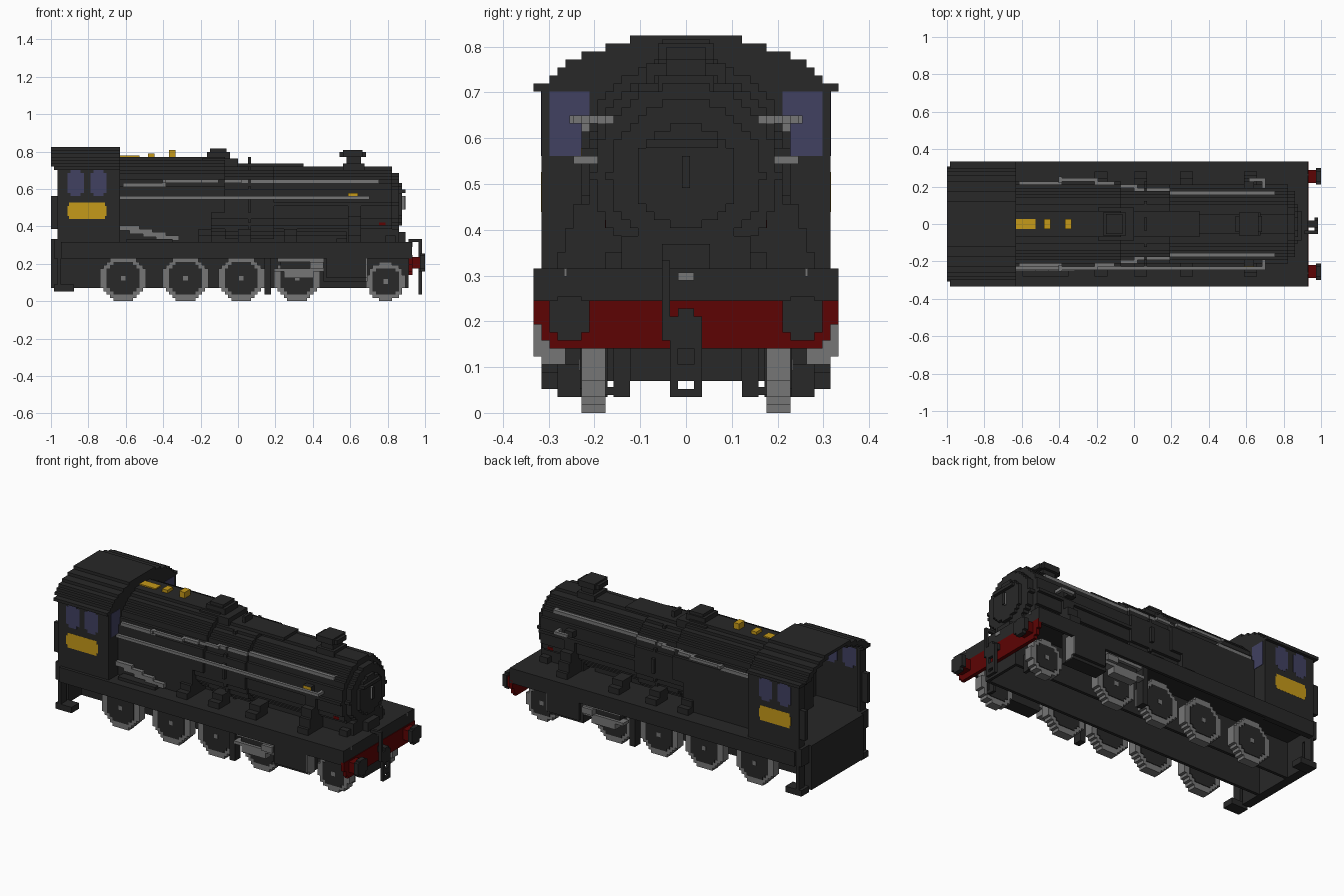
import bpy
import bmesh
from math import sqrt

UNIT = 2 / 114  # edge of one block; all sizes below are in blocks

if "Cube" in bpy.data.objects:
    bpy.data.objects.remove(bpy.data.objects["Cube"])


def make_material(name, red, green, blue):
    material = bpy.data.materials.new(name)
    material.use_nodes = True
    colour = (red, green, blue, 1)
    material.diffuse_color = colour
    material.node_tree.nodes["Principled BSDF"].inputs["Base Color"].default_value = colour
    return material


black = make_material("black paint", .021, .021, .021)
steel = make_material("grey steel", .18, .18, .18)
brass = make_material("brass yellow", .56, .32, .01)
crimson = make_material("buffer red", .11, .001, .001)
glass = make_material("blue glass", .052, .052, .12)


def box(x0, x1, y0, y1, z0, z1):
    return [((x0, x1), (y0, y1), (z0, z1))]


def middle(x0, x1, half_width, z0, z1):
    return box(x0, x1, -half_width, half_width, z0, z1)


def both_sides(boxes):
    return boxes + [(x, (-y[1], -y[0]), z) for x, y, z in boxes]


def stepped_disc(axis, start, end, across, height, radius):
    """Stack of block rows approximating a disc that faces along the axis."""
    rows = []
    bottom, top = round(height - radius), round(height + radius)
    for z in range(bottom, top):
        half = round(sqrt(max(radius ** 2 - (z + .5 - height) ** 2, 1)))
        span = (across - half, across + half)
        if axis == "x":
            rows.append(((start, end), span, (z, z + 1)))
        else:
            rows.append((span, (start, end), (z, z + 1)))
    return rows


def part(name, material, boxes):
    """One mesh object made of all the given boxes."""
    bm = bmesh.new()
    for spans in boxes:
        corners = bmesh.ops.create_cube(bm, size=1)["verts"]
        for vert in corners:
            vert.co = [UNIT * span[vert.co[i] > 0] for i, span in enumerate(spans)]
    mesh = bpy.data.meshes.new(name)
    bm.to_mesh(mesh)
    bm.free()
    mesh.materials.append(material)
    thing = bpy.data.objects.new(name, mesh)
    bpy.context.collection.objects.link(thing)


# Chassis, open underneath
part("frame_plates", black, both_sides(box(-54, 52, 6, 7, 4, 16)))
part("frame_front", black, middle(51, 52, 7, 4, 16))
part("running_board", black, middle(-54, 53, 19, 16, 18))
part("valance", black, both_sides(box(-54, 53, 18, 19, 13, 16)))
part("rear_panel", black, middle(-57, -54, 14, 4, 19))
part("rear_beam", black, middle(-56, -54, 18, 13, 19))
part("cab_steps", black, both_sides(
    box(-55, -54, 15, 18, 3, 13) + box(-56, -50, 14, 18, 3, 5)))
part("drain_pipe", black, both_sides(box(8, 10, 13, 16, 2, 16)))

# Wheels
wheels = [("rear", -35, 7), ("third", -16, 7), ("second", 1, 7),
          ("lead", 18, 7), ("pony", 45, 6)]
for name, x, radius in wheels:
    part(name + "_wheels", steel,
         both_sides(stepped_disc("y", 10, 13, x, radius, radius)))
    part(name + "_wheel_centres", black,
         both_sides(stepped_disc("y", 9.8, 13.2, x, radius, radius - 1.6)))
    part(name + "_axle_caps", steel,
         both_sides(box(x - .7, x + .7, 13.2, 13.3, radius - .7, radius + .7)))

# Cylinders and slide bars
part("cylinders", black, both_sides(
    box(26, 39, 13, 18, 6, 16) + box(27, 39, 13, 19, 7, 13)))
part("cylinder_covers", steel, both_sides(
    box(39, 39.4, 15, 18, 6, 14) + box(39, 39.4, 15, 19, 7, 13)))
part("slide_bars", steel, both_sides(
    box(12, 26, 15, 18, 12, 13) + box(11, 26, 15, 18, 9, 10)
    + box(14, 23, 15, 18, 7, 9) + box(22, 26, 15, 19, 10, 12)))
part("crosshead", black, both_sides(box(13, 22, 14, 17, 10, 12)))

# Boiler, in three tapering lengths
boiler_height = 29.5
part("firebox", black, stepped_disc("x", -37, -4, 0, 31, 13)
     + middle(-37, -8, 13, 18, 31))
part("barrel", black, stepped_disc("x", -4, 11, 0, boiler_height, 12.5))
part("smokebox", black, stepped_disc("x", 11, 47, 0, boiler_height, 11.5))
part("boiler_band", black, stepped_disc("x", 3, 4, 0, boiler_height, 12.8)
     + middle(3, 4, 2, 42, 44))
part("smokebox_door", black, stepped_disc("x", 47, 49, 0, boiler_height, 9.5)
     + stepped_disc("x", 49, 50, 0, boiler_height, 6.5))
part("door_handle", steel, middle(49, 50.8, .4, 28, 32))
part("door_strap", black, box(50, 51, -5, 4, 33, 34) + middle(50.8, 51, .5, 28, 32))
part("saddle", black, middle(33, 49, 8, 18, 22) + middle(-10, 30, 6, 17, 20))
part("front_box", black, middle(47, 51, 3, 18, 21) + middle(45, 48, 10, 18, 20))

# Chimney, dome and brass fittings
part("chimney", black, middle(33, 37.5, 2.5, 40, 46) + middle(31, 39, 2.5, 44, 45.5)
     + middle(32, 38, 3.5, 44, 46) + middle(32, 38.5, 3.5, 40, 42))
part("dome", black, middle(-8.5, -3.5, 3, 42, 46.5) + middle(-9.5, -2.5, 3.5, 42, 45.5)
     + middle(-11, 0, 5, 41, 43.5))
part("top_feed", black, middle(5, 20, 4, 41, 42))
part("whistle", brass, middle(-36.5, -30, 1.5, 43, 44.4))
part("safety_valves", brass, middle(-27.5, -25.5, 1.5, 43, 45)
     + middle(-21, -19, 1.5, 43, 46))

# Pipes and handrails, stepping in with the boiler
rails = box(-35, -22, 12, 13, 35, 36) + box(42, 43, 8, 10, 36, 37)
bends = [-22, -11, -6, 1, 11, 43]
for i, (start, end) in enumerate(zip(bends, bends[1:])):
    rails += box(start, end, 13 - i, 14 - i, 36, 37)
    rails += box(start - 1, start, 12.5 - i, 14.5 - i, 36, 37)
part("handrails", steel, both_sides(rails))
part("side_pipe", steel, box(-37, 40, -14, -13, 31, 32))
part("pipe_ends", steel, both_sides(
    box(35, 40, 13, 14, 31, 32) + box(39, 40, 10, 14, 31, 32)))
part("injector_pipe", steel, [
    ((-37 + 4 * i, -30 + 4 * i), (-14.3, -13), (21.5 - i, 23 - i)) for i in range(4)])
part("pipe_valve_body", black, both_sides(box(33.5, 36.5, 9, 13, 31, 33)))
part("pipe_valve", brass, box(33.5, 36.5, -13.05, -12.9, 32, 33))

# Fittings standing on the running board
steam_pipe = []
for reach, bottom, top in [(16, 18, 20), (15, 20, 23), (14, 23, 26), (12, 26, 30), (11, 30, 32)]:
    steam_pipe += box(33.5, 37.5, 8, reach, bottom, top)
part("steam_pipes", black, both_sides(steam_pipe))
for i, x in enumerate((-12, 0, 14)):
    part(f"side_bracket_{i}", black, both_sides(
        box(x, x + 4, 10, 16, 18, 20) + box(x, x + 4, 9, 14, 20, 22)))
part("injector", black, box(-34, -20, -16, -13, 18, 19))
part("side_lamp", crimson, both_sides(box(43, 45, 9.5, 10.1, 23, 24)))

# Cab with open back
part("cab_sides", black, both_sides(box(-54, -36, 17, 18, 13, 41)))
part("cab_floor", black, middle(-55, -36, 17, 18, 19))
part("backhead", black, middle(-41, -37, 10, 19, 38))
part("regulator", crimson, box(-41.4, -41, -7, -5, 33, 35))
part("cab_rear_posts", black, both_sides(
    box(-57, -54, 16, 17.5, 22, 32) + box(-55, -54, 15, 18, 19, 40)))
roof_widths = [19, 17, 16, 15, 13, 10, 7]
roof = middle(-57, -36, 7, 46, 47)
front = middle(-37, -36, 17.5, 18, 40)
for i, (outer, inner) in enumerate(zip(roof_widths, roof_widths[1:])):
    roof += both_sides(box(-56 if i == 0 else -57, -36, inner - 2, outer, 40 + i, 41 + i))
    front += middle(-37, -36, inner, 40 + i, 41 + i)
part("cab_roof", black, roof)
part("cab_front", black, front)
for x in (-52, -45):
    part("cab_side_window", glass, both_sides(
        box(x, x + 5, 16.9, 18.04, 33, 39) + box(x + 1, x + 4, 16.9, 18.04, 32, 40)))
part("cab_front_window", glass, both_sides(box(-37.1, -35.9, 12, 17, 32, 40)))
part("cab_number_plate", brass, both_sides(
    box(-52, -40, 17.8, 18.04, 26, 29) + box(-51.5, -40.5, 17.8, 18.04, 25, 30)))

# Buffer beam, buffers and coupling
part("beam_top", black, middle(51, 53, 19, 14, 18))
part("buffer_beam", crimson, middle(52, 53.2, 17, 8, 14) + middle(52, 53.2, 18, 9, 14)
     + middle(52, 53.2, 19, 11, 14))
part("lamp_irons", steel, middle(53, 53.2, 1, 16.5, 17.5)
     + both_sides(box(53, 53.2, 14.8, 15.2, 17, 18)))
part("buffer_shanks", crimson, both_sides(
    box(53, 56, 12.5, 16.5, 10, 13.5)))
part("buffer_heads", black, both_sides(
    box(55.5, 57, 12, 17, 10, 14) + box(55.5, 57, 13, 16, 9, 14.5)))
part("coupling_hook", black, middle(53, 56, 1, 11, 13) + middle(55, 56, 2, 8, 12))
part("coupling_link", black, both_sides(box(55, 56, 1, 2, 2, 10))
     + middle(55, 56, 2, 2, 3) + middle(55, 56, 2, 4, 6))
part("brake_hose", black, box(55, 56, -3, -2, 9, 19) + box(52, 56, -3, -2, 18, 19)
     + box(52, 53, -3, -2, 16, 19))
part("guard_irons", black, both_sides(
    box(48, 49, 7, 9, 2, 8) + box(48, 49, 8, 12, 2.2, 3.2) + box(48, 49, 11, 12.2, 2, 5)))
